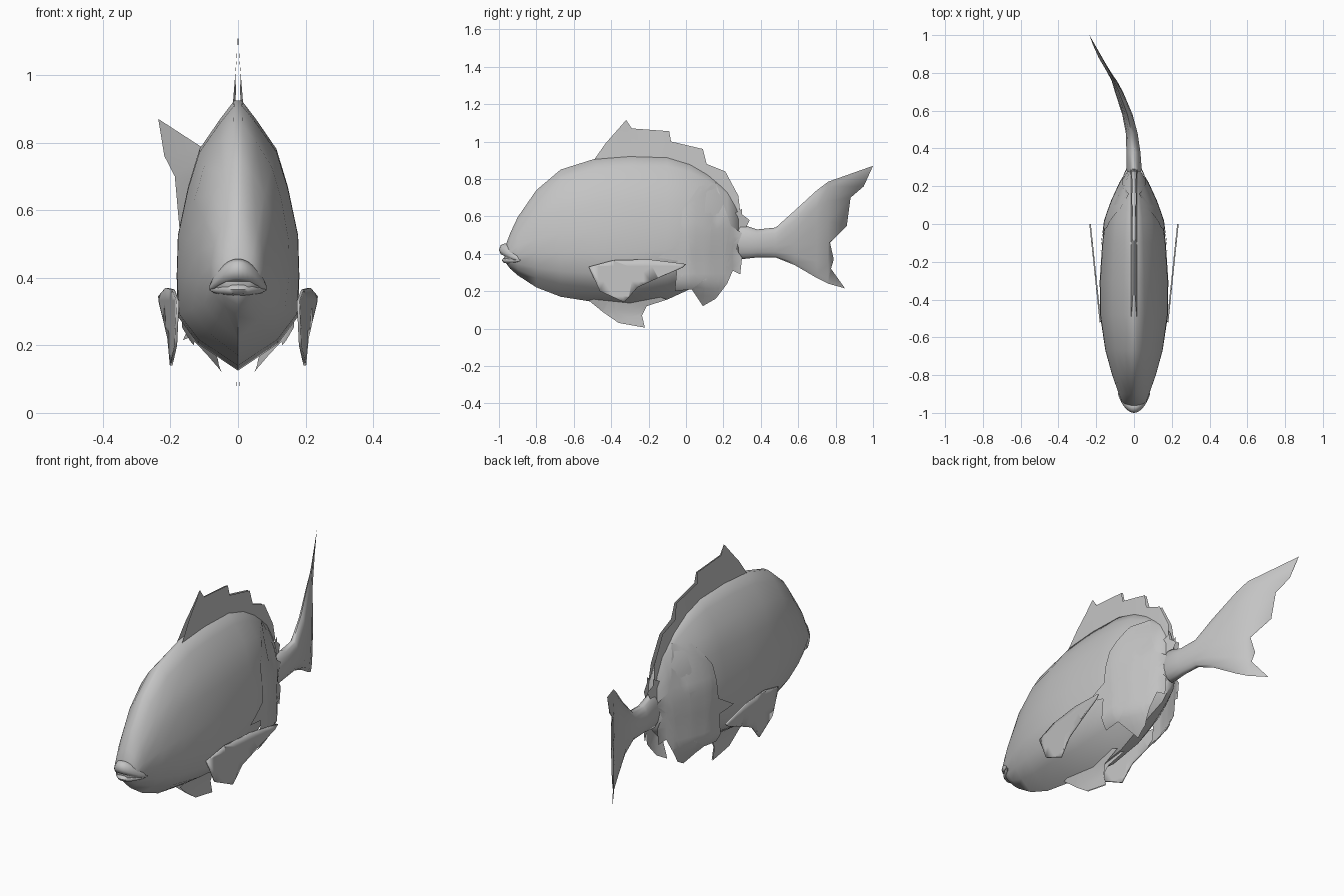
import bpy, bmesh, math
from mathutils import Vector

cube = bpy.data.objects.get("Cube")
if cube:
    bpy.data.objects.remove(cube)

grey = bpy.data.materials.new("plain_grey")
grey.use_nodes = True
COLOUR = (0.55, 0.55, 0.55, 1)
grey.diffuse_color = COLOUR
grey.node_tree.nodes["Principled BSDF"].inputs["Base Color"].default_value = COLOUR


def interp(points, v):
    """Piecewise linear lookup; each entry starts with its key."""
    if v <= points[0][0]:
        return points[0][1:]
    for a, b in zip(points, points[1:]):
        if v <= b[0]:
            f = (v - a[0]) / (b[0] - a[0])
            return [p + (q - p) * f for p, q in zip(a[1:], b[1:])]
    return points[-1][1:]


def finish(name, bm, mirror=False, thickness=0, angle=60):
    bmesh.ops.recalc_face_normals(bm, faces=bm.faces)
    mesh = bpy.data.meshes.new(name)
    bm.to_mesh(mesh)
    bm.free()
    mesh.materials.append(grey)
    ob = bpy.data.objects.new(name, mesh)
    bpy.context.collection.objects.link(ob)
    bpy.ops.object.select_all(action="DESELECT")
    ob.select_set(True)
    bpy.context.view_layer.objects.active = ob
    bpy.ops.object.shade_smooth_by_angle(angle=math.radians(angle))
    if thickness:
        mod = ob.modifiers.new("thickness", "SOLIDIFY")
        mod.thickness, mod.offset = thickness, 0
    if mirror:
        ob.modifiers.new("mirror", "MIRROR").use_clip = False
    return ob


def loft(name, rings):
    bm = bmesh.new()
    loops = [[bm.verts.new(p) for p in ring] for ring in rings]
    n = len(loops[0])
    for a, b in zip(loops, loops[1:]):
        for i in range(n):
            j = (i + 1) % n
            bm.faces.new((a[i], a[j], b[j], b[i]))
    bm.faces.new(loops[0])
    bm.faces.new(loops[-1])
    bmesh.ops.remove_doubles(bm, verts=bm.verts, dist=0.0005)
    return finish(name, bm)


def sheet(name, outline, x_of, step=0.08, thickness=0, mirror=True):
    """Side outline, cut into a fine mesh and bent sideways by x_of(y, z)."""
    bm = bmesh.new()
    bm.faces.new([bm.verts.new((0, y, z)) for y, z in outline])
    bmesh.ops.triangulate(bm, faces=bm.faces)
    for axis in (1, 2):
        normal = Vector((0, 0, 0))
        normal[axis] = 1
        for k in range(-14, 15):
            bmesh.ops.bisect_plane(bm, geom=bm.verts[:] + bm.edges[:] + bm.faces[:],
                                   plane_co=normal * (k * step + 0.013), plane_no=normal)
    for v in bm.verts:
        v.co.x = x_of(v.co.y, v.co.z)
    return finish(name, bm, mirror, thickness)


# Body: y, bottom, top, half width
BODY = [(-0.97, 0.36, 0.43, 0.035), (-0.94, 0.32, 0.51, 0.065), (-0.9, 0.285, 0.595, 0.08),
        (-0.8, 0.22, 0.74, 0.115), (-0.67, 0.17, 0.85, 0.15), (-0.48, 0.14, 0.91, 0.177),
        (-0.3, 0.125, 0.925, 0.178), (-0.1, 0.155, 0.92, 0.165), (0.02, 0.21, 0.885, 0.15),
        (0.12, 0.25, 0.83, 0.115), (0.22, 0.29, 0.75, 0.07), (0.28, 0.35, 0.66, 0.035)]
# Cross section: height share, head width, trunk width
SECTION = [(0, 0, 0), (0.1, 0.5, 0.67), (0.2, 0.84, 1), (0.35, 1, 1.02), (0.5, 1, 1),
           (0.68, 0.88, 0.83), (0.82, 0.7, 0.64), (0.93, 0.42, 0.3), (1, 0.12, 0.06)]


def half_width(y, z):
    low, high, wide = interp(BODY, y)
    t = (z - low) / (high - low)
    if t < 0 or t > 1:
        return 0
    head, trunk = interp(SECTION, t)
    blend = min(1, max(0, (y + 0.9) / 0.45))
    return wide * (head + (trunk - head) * blend)


rings = []
for y, low, high, wide in BODY:
    zs = [low + s[0] * (high - low) for s in SECTION]
    side = [(half_width(y, min(z, high - 1e-6)), y, z) for z in zs]
    rings.append(side + [(-x, b, z) for x, b, z in reversed(side[1:])])
loft("body", rings)


# Lips: tapered crescents from corner to corner
def lip(name, front, mid_z, corner_z, depth, height):
    loops = []
    for i in range(-6, 7):
        u = i / 6
        y = front + depth + 0.07 * u * u
        z = mid_z + (corner_z - mid_z) * u * u
        size = math.sqrt(max(0.02, 1 - u * u))
        loops.append([(0.085 * u, y + depth * size * math.cos(a), z + height * size * math.sin(a))
                      for a in (k * math.pi / 4 for k in range(8))])
    loft(name, loops)


lip("upper_lip", -1.0, 0.422, 0.37, 0.032, 0.034)
lip("lower_lip", -0.985, 0.365, 0.365, 0.03, 0.018)

# Dorsal and belly fins: thin blades that swell toward the body
sheet("dorsal_fin", [(-0.5, 0.89), (-0.47, 0.92), (-0.43, 0.99), (-0.32, 1.115), (-0.29, 1.07),
                     (-0.09, 1.055), (-0.08, 1.0), (0.09, 0.96), (0.11, 0.88), (0.21, 0.84),
                     (0.21, 0.77), (0.28, 0.71), (0.29, 0.62), (0.2, 0.66), (0.0, 0.8), (-0.3, 0.86)],
      lambda y, z: max(0.002, 0.08 * (interp(BODY, y)[1] + 0.18 - z)))
sheet("belly_fin", [(-0.52, 0.15), (-0.49, 0.13), (-0.44, 0.085), (-0.36, 0.03), (-0.22, 0.005),
                    (-0.235, 0.07), (-0.21, 0.12), (-0.1, 0.155), (-0.2, 0.19), (-0.4, 0.18)],
      lambda y, z: 0.003 + max(0, z - 0.09) * 0.3)


# Rear flank flaps: ragged plates lying on the body
def flap_x(y, z):
    wide = interp(BODY, y)[2]
    flare = wide * min(1, (z - 0.06) / 0.18) if z < 0.4 else 0
    return max(half_width(y, z), flare, 0.02) + 0.006


sheet("flank_flap", [(-0.15, 0.38), (-0.02, 0.46), (-0.02, 0.63), (0.07, 0.76), (0.16, 0.78),
                     (0.24, 0.55), (0.3, 0.51), (0.25, 0.45), (0.3, 0.38), (0.29, 0.29),
                     (0.25, 0.31), (0.22, 0.24), (0.16, 0.16), (0.09, 0.12), (0.11, 0.27),
                     (0.03, 0.21), (-0.06, 0.2), (-0.02, 0.28), (0.03, 0.35)], flap_x, 0.04)
sheet("tail_root_scale", [(0.24, 0.54), (0.25, 0.61), (0.3, 0.64), (0.3, 0.61), (0.34, 0.58),
                          (0.31, 0.52)], lambda y, z: 0.035 - 0.25 * (y - 0.24))

# Pectoral fins flare outward toward the back
sheet("pectoral_fin", [(-0.52, 0.33), (-0.39, 0.365), (-0.2, 0.37), (0.0, 0.345), (-0.02, 0.325),
                       (-0.15, 0.27), (-0.26, 0.22), (-0.33, 0.14), (-0.46, 0.2)],
      lambda y, z: 0.18 + 0.105 * (y + 0.5), thickness=0.008)

# Tail: y, sideways bend, bottom, top, half width
TAIL = [(0.24, 0, 0.42, 0.5, 0.03), (0.29, 0, 0.37, 0.56, 0.042), (0.38, -0.003, 0.38, 0.53, 0.038),
        (0.48, -0.012, 0.38, 0.54, 0.032), (0.58, -0.035, 0.34, 0.63, 0.028),
        (0.7, -0.08, 0.27, 0.74, 0.022), (0.76, -0.105, 0.24, 0.785, 0.014),
        (0.88, -0.185, 0, 0, 0), (1.0, -0.238, 0, 0, 0)]
EDGE = [(0.85, 0.215), (0.775, 0.32), (0.79, 0.37), (0.77, 0.46), (0.86, 0.55),
        (0.88, 0.7), (0.95, 0.76), (1.0, 0.87)]
rows = len(EDGE)
rings = []
for y, bend, low, high, wide in TAIL[:7]:
    pts = []
    for i in range(rows):
        t = i / (rows - 1)
        pts.append((wide * math.sin(math.pi * t), y, (low + high) / 2 - (high - low) / 2 * math.cos(math.pi * t)))
    rings.append([(bend + x, b, z) for x, b, z in pts]
                 + [(bend - x, b, z) for x, b, z in reversed(pts[1:-1])])
tip = [(interp(TAIL, y)[0], y, z) for y, z in EDGE]
rings.append([(x + 0.002, y, z) for x, y, z in tip]
             + [(x - 0.002, y, z) for x, y, z in reversed(tip[1:-1])])
loft("tail", rings)
